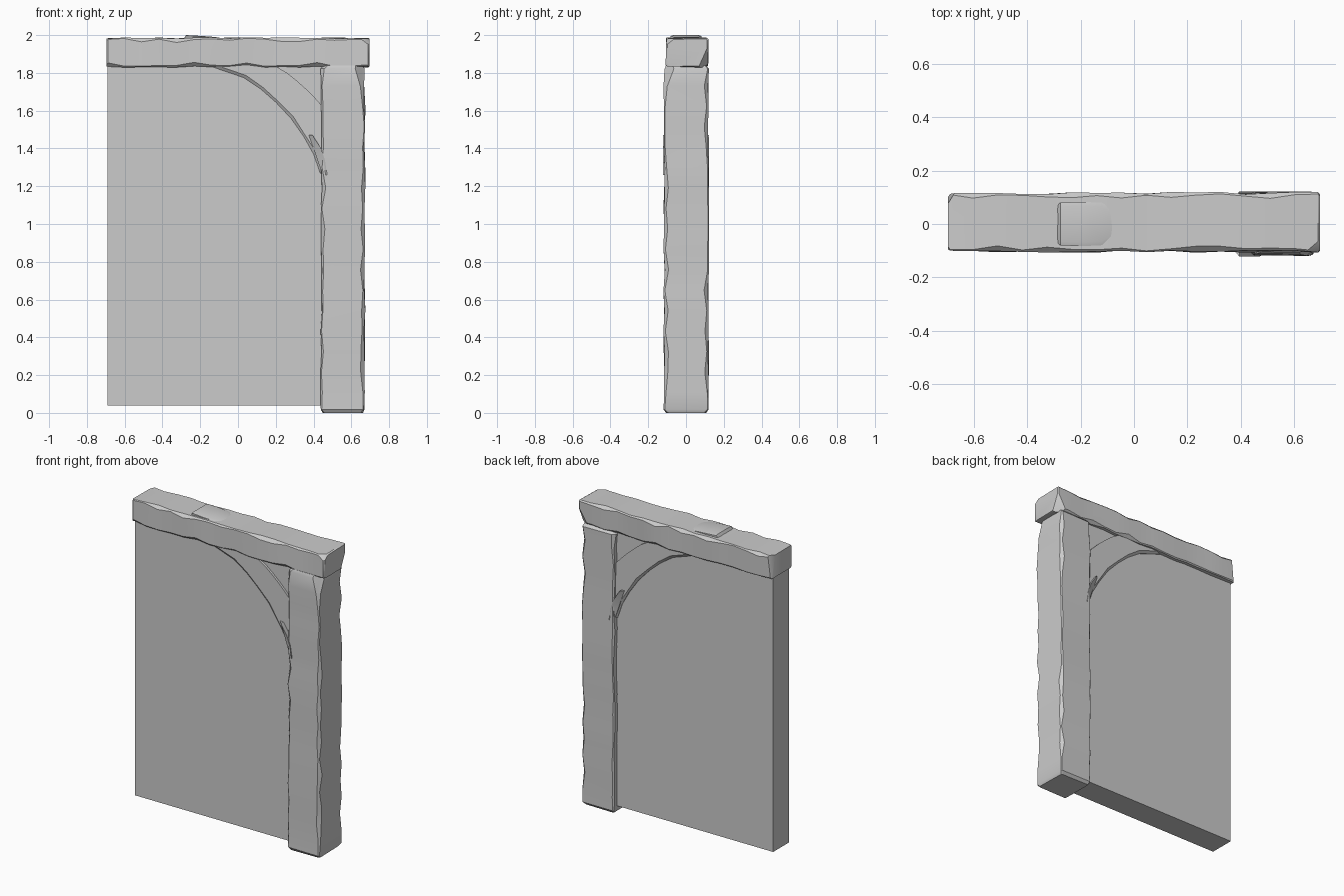
import bpy, bmesh, math, random
from mathutils import Vector

random.seed(7)
if "Cube" in bpy.data.objects:
    bpy.data.objects.remove(bpy.data.objects["Cube"], do_unlink=True)

stone = bpy.data.materials.new("plain_grey")
stone.use_nodes = True
GREY = (0.6, 0.6, 0.6, 1)
stone.diffuse_color = GREY
stone.node_tree.nodes["Principled BSDF"].inputs["Base Color"].default_value = GREY


def finish(name, bm, smooth=True):
    bmesh.ops.recalc_face_normals(bm, faces=bm.faces)
    mesh = bpy.data.meshes.new(name)
    bm.to_mesh(mesh)
    bm.free()
    mesh.materials.append(stone)
    ob = bpy.data.objects.new(name, mesh)
    bpy.context.collection.objects.link(ob)
    if smooth:
        bpy.ops.object.select_all(action='DESELECT')
        ob.select_set(True)
        bpy.context.view_layer.objects.active = ob
        bpy.ops.object.shade_smooth_by_angle(angle=math.radians(32))
    return ob


def loft(rings):
    bm = bmesh.new()
    loops = [[bm.verts.new(p) for p in ring] for ring in rings]
    n = len(loops[0])
    for a, b in zip(loops, loops[1:]):
        for i in range(n):
            j = (i + 1) % n
            bm.faces.new((a[i], a[j], b[j], b[i]))
    bm.faces.new(loops[0])
    bm.faces.new(loops[-1])
    return bm


def hewn(start, end, u, v, place, steps, tip):
    """Rough-cut bar: chamfered rectangle swept along its length with uneven edges."""
    rings = []
    stations = [start, start + tip]
    stations += [start + (end - start) * i / steps for i in range(1, steps)]
    stations += [end - tip, end]
    for k, t in enumerate(stations):
        inset = tip * 0.7 if k in (0, len(stations) - 1) else 0
        ring = []
        for su, sv in ((0, 0), (1, 0), (1, 1), (0, 1)):
            cu = u[su] + (1 - 2 * su) * (inset + random.uniform(0, 0.009))
            cv = v[sv] + (1 - 2 * sv) * (inset + random.uniform(0, 0.008))
            c = random.choice((0.005, 0.007, 0.01, 0.02))
            du, dv = (1 - 2 * su) * c, (1 - 2 * sv) * c
            pair = [(cu, cv + dv), (cu + du, cv)]
            if su != sv:
                pair.reverse()
            ring += [place(t, p, q) for p, q in pair]
        rings.append(ring)
    return loft(rings)


def chip(bm, point, normal):
    """Knock a corner off with a flat cut."""
    geom = bm.verts[:] + bm.edges[:] + bm.faces[:]
    cut = bmesh.ops.bisect_plane(bm, geom=geom, plane_co=Vector(point),
                                 plane_no=Vector(normal), clear_outer=True)
    edges = [e for e in cut["geom_cut"] if isinstance(e, bmesh.types.BMEdge)]
    bmesh.ops.holes_fill(bm, edges=edges, sides=0)


# Flat wall infill
bm = bmesh.new()
bmesh.ops.create_cube(bm, size=1)
for vert in bm.verts:
    vert.co.x = -0.69 if vert.co.x < 0 else 0.5
    vert.co.y = -0.08 if vert.co.y < 0 else 0.085
    vert.co.z = 0.04 if vert.co.z < 0 else 1.86
finish("wall_panel", bm, smooth=False)

# Upright post
bm = hewn(0, 1.84, (0.436, 0.675), (-0.12, 0.123),
          lambda t, p, q: (p, q, t), 17, 0.018)
chip(bm, (0.65, -0.12, 1.72), (1, -1, 0.35))
finish("post", bm)

# Top beam
bm = hewn(-0.697, 0.697, (-0.108, 0.12), (1.828, 1.988),
          lambda t, p, q: (t, p, q), 15, 0.008)
chip(bm, (0.697, 0.08, 1.86), (0.7, 1, -0.45))
chip(bm, (0.697, -0.075, 1.97), (0.6, -0.7, 0.9))
chip(bm, (-0.697, 0.085, 1.93), (-1, 0.6, 0.1))
finish("top_beam", bm)

# Raised flake on the beam: steep at one end, fading out at the other
flake = []
for x, z, half in ((-0.292, 1.975, 0.07), (-0.275, 2.0, 0.08),
                   (-0.2, 1.996, 0.083), (-0.12, 1.99, 0.08), (-0.065, 1.98, 0.05)):
    flake.append([(x, -half, 1.96), (x, half, 1.96),
                  (x, half, z - 0.004), (x, half - 0.015, z),
                  (x, 0.015 - half, z), (x, -half, z - 0.004)])
finish("beam_flake", loft(flake))

# Curved corner brace, leaving a small open triangle above it
under = [(-0.16, 1.84), (0.03, 1.775), (0.12, 1.715), (0.2, 1.645),
         (0.28, 1.56), (0.35, 1.46), (0.4, 1.37), (0.435, 1.27)]
over = [(0.1, 1.88), (0.2, 1.835), (0.26, 1.8), (0.31, 1.76),
        (0.36, 1.715), (0.41, 1.665), (0.45, 1.62), (0.52, 1.53)]
brace = []
for (x0, z0), (x1, z1) in zip(under, over):
    c = random.uniform(0.006, 0.014)
    brace.append([(x0, -0.095 + c, z0), (x0, 0.1 - c, z0),
                  (x0 + c, 0.1, z0 + c), (x1, 0.1, z1),
                  (x1, -0.095, z1), (x0 + c, -0.095, z0 + c)])
finish("corner_brace", loft(brace))

# Splintered sliver where the brace meets the post
sliver = [[(x - w, -0.1, z), (x + w, -0.122, z), (x + w, 0.122, z), (x - w, 0.1, z)]
          for x, z, w in ((0.46, 1.26, 0.012), (0.44, 1.34, 0.02),
                          (0.42, 1.4, 0.02), (0.385, 1.47, 0.01))]
finish("brace_sliver", loft(sliver))
